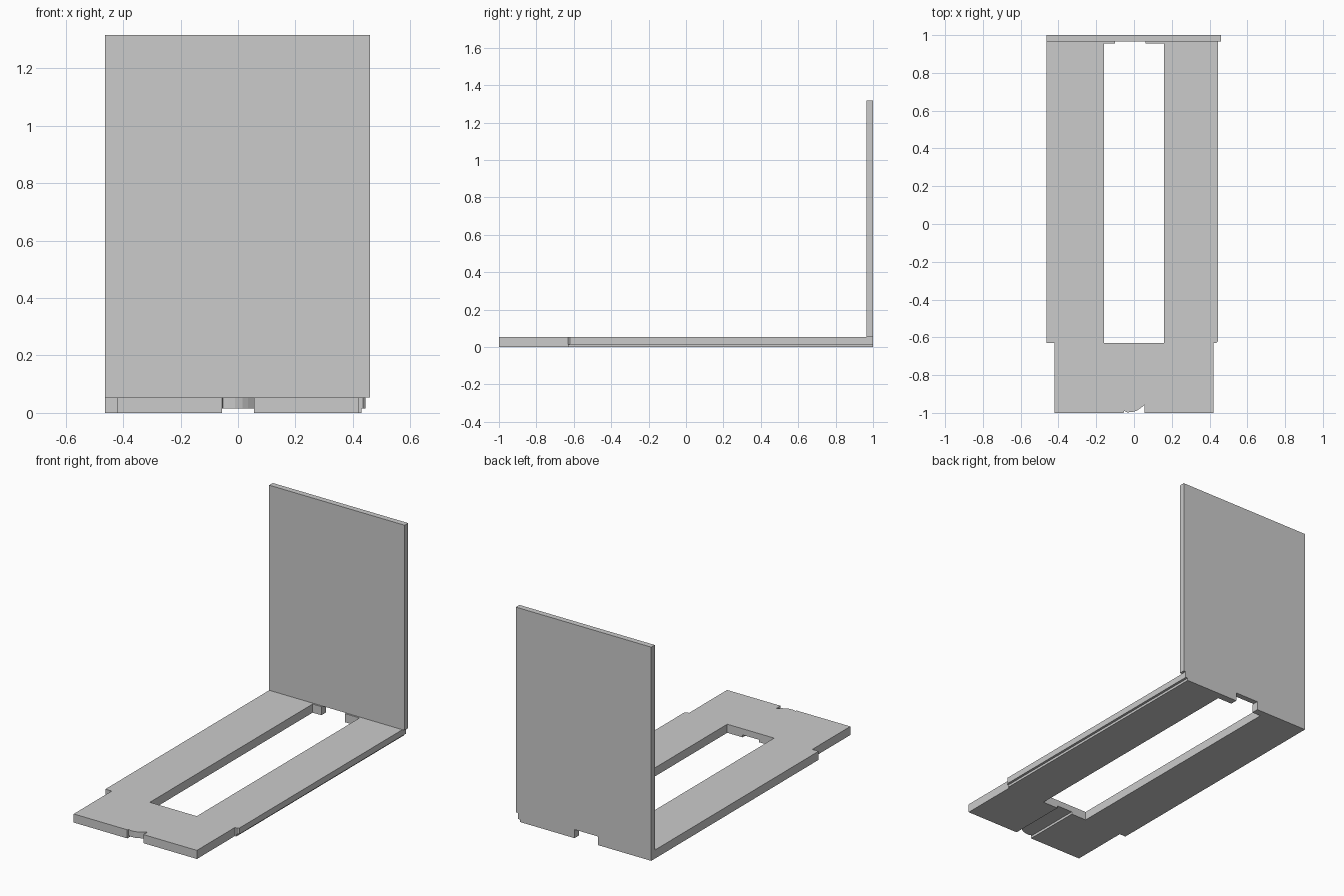
import bpy, bmesh

cube = bpy.data.objects.get("Cube")
if cube:
    bpy.data.objects.remove(cube, do_unlink=True)

grey = bpy.data.materials.new("plain grey")
grey.use_nodes = True
grey.diffuse_color = (0.6, 0.6, 0.6, 1)
grey.node_tree.nodes["Principled BSDF"].inputs["Base Color"].default_value = (0.6, 0.6, 0.6, 1)


def prism(name, outline, z0, z1):
    """Extrude a flat outline from z0 up to z1."""
    bm = bmesh.new()
    face = bm.faces.new([bm.verts.new((x, y, z0)) for x, y in outline])
    side = bmesh.ops.extrude_face_region(bm, geom=[face])
    for v in side["geom"]:
        if isinstance(v, bmesh.types.BMVert):
            v.co.z = z1
    bmesh.ops.recalc_face_normals(bm, faces=bm.faces)
    mesh = bpy.data.meshes.new(name)
    bm.to_mesh(mesh)
    bm.free()
    mesh.materials.append(grey)
    obj = bpy.data.objects.new(name, mesh)
    bpy.context.collection.objects.link(obj)
    return obj


def box(name, x0, x1, y0, y1, z0, z1):
    return prism(name, [(x0, y0), (x1, y0), (x1, y1), (x0, y1)], z0, z1)


def cut(target, cutter):
    """Subtract the cutter, then discard it."""
    cutter.hide_render = True
    mod = target.modifiers.new("cut", "BOOLEAN")
    mod.operation = "DIFFERENCE"
    mod.solver = "EXACT"
    mod.object = cutter
    bpy.context.view_layer.objects.active = target
    bpy.ops.object.modifier_apply(modifier=mod.name)
    bpy.data.objects.remove(cutter, do_unlink=True)


T = 0.053      # base thickness
STEP = 0.015   # height of the underside cuts
SHOULDER = -0.63

# Base frame: front tongue with curved finger notch, two rails, open back slot
notch = [(-0.055, -1), (-0.052, -0.99), (-0.035, -0.997), (-0.01, -0.996),
         (0.015, -0.988), (0.035, -0.975), (0.055, -0.958), (0.055, -1)]
right_side = [(0.42, -1), (0.42, SHOULDER), (0.435, SHOULDER), (0.445, -0.62), (0.445, 1)]
slot = [(0.06, 1), (0.06, 0.955), (0.16, 0.955), (0.16, SHOULDER),
        (-0.16, SHOULDER), (-0.16, 0.955), (-0.1, 0.955), (-0.1, 1)]
left_side = [(-0.463, 1), (-0.463, SHOULDER), (-0.42, SHOULDER), (-0.42, -1)]
base = prism("base_frame", notch + right_side + slot + left_side, 0, T)

# Underside channel through the tongue and rebate along one rail
cut(base, box("channel_cutter", -0.055, 0.055, -1.1, SHOULDER + 0.05, -0.1, STEP))
cut(base, box("rebate_cutter", 0.43, 0.6, -0.7, 1.1, -0.1, STEP))

# Upright back panel
box("back_panel", -0.463, 0.46, 0.965, 1, T, 1.317)
